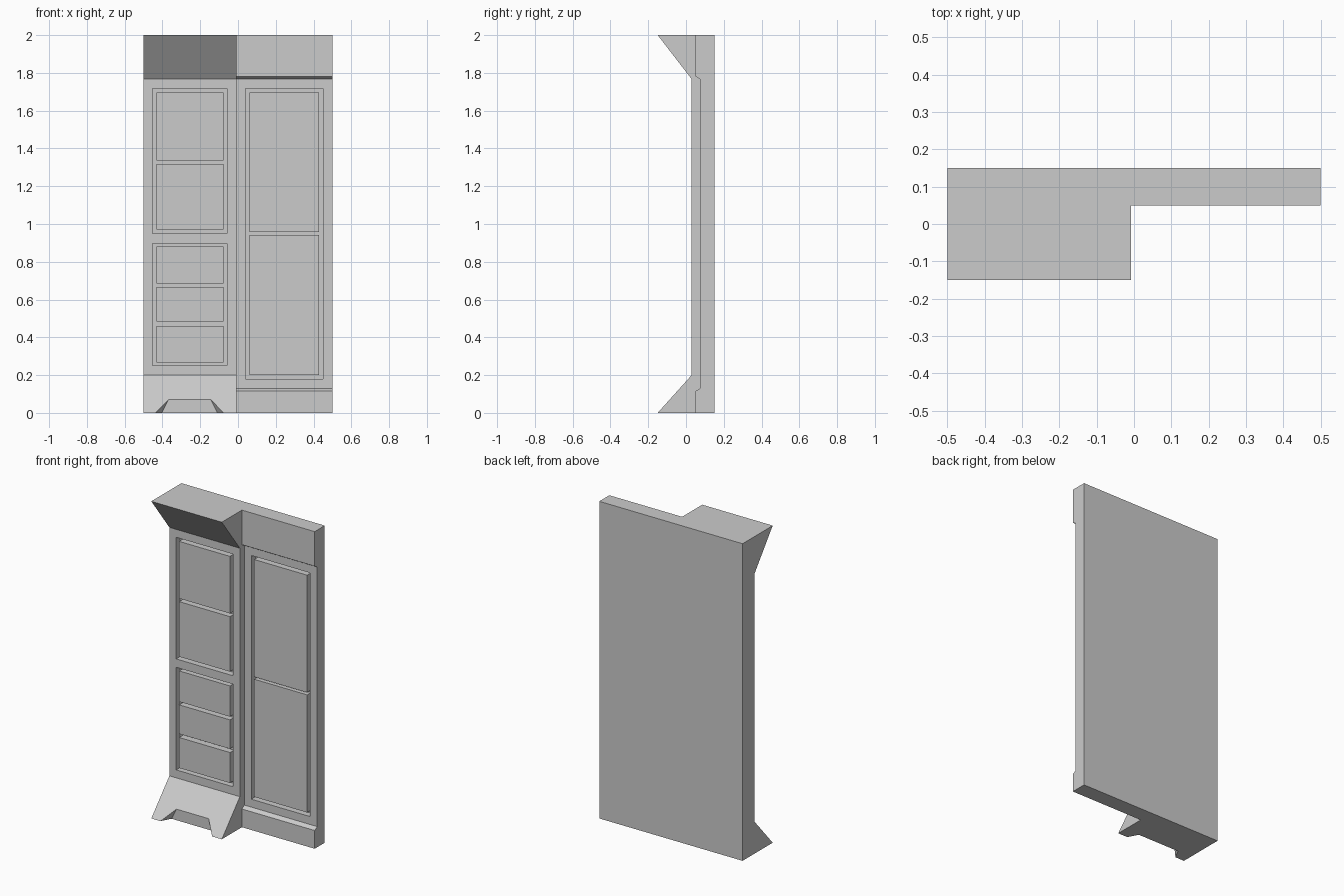
import bpy
import bmesh

cube = bpy.data.objects.get("Cube")
if cube:
    bpy.data.objects.remove(cube, do_unlink=True)

grey = bpy.data.materials.new("light_grey")
grey.use_nodes = True
grey.diffuse_color = (0.6, 0.6, 0.6, 1)
grey.node_tree.nodes["Principled BSDF"].inputs["Base Color"].default_value = (0.6, 0.6, 0.6, 1)


def loft(name, ring_a, ring_b):
    """Solid between two matching rings of points."""
    bm = bmesh.new()
    a = [bm.verts.new(p) for p in ring_a]
    b = [bm.verts.new(p) for p in ring_b]
    bm.faces.new(a)
    bm.faces.new(b[::-1])
    for i in range(len(a)):
        j = (i + 1) % len(a)
        bm.faces.new((a[j], a[i], b[i], b[j]))
    bmesh.ops.recalc_face_normals(bm, faces=bm.faces)
    mesh = bpy.data.meshes.new(name)
    bm.to_mesh(mesh)
    bm.free()
    mesh.materials.append(grey)
    obj = bpy.data.objects.new(name, mesh)
    bpy.context.collection.objects.link(obj)
    return obj


def extrude_profile(name, profile, x0, x1):
    return loft(name, [(x0, y, z) for y, z in profile], [(x1, y, z) for y, z in profile])


def box(name, x0, x1, y0, y1, z0, z1):
    return extrude_profile(name, [(y0, z0), (y1, z0), (y1, z1), (y0, z1)], x0, x1)


def cut(target, cutter):
    mod = target.modifiers.new("cut", "BOOLEAN")
    mod.operation = "DIFFERENCE"
    mod.solver = "EXACT"
    mod.object = cutter
    bpy.context.view_layer.objects.active = target
    bpy.ops.object.modifier_apply(modifier=mod.name)
    bpy.data.objects.remove(cutter, do_unlink=True)


def panel_grooves(target, x0, x1, z0, z1, front, panels):
    """Grooves that run around and between flush panels."""
    groove = box("groove_cutter", x0, x1, front - 0.05, front + GROOVE, z0, z1)
    for p0, p1 in panels:
        cut(groove, box("panel_core", x0 + GAP, x1 - GAP, front - 0.1, front + 0.1, p0, p1))
    cut(target, groove)


GROOVE, GAP = 0.04, 0.02
SEAM, BACK = -0.008, 0.15

# Buttress bay with flared cornice and foot
buttress = extrude_profile("buttress_bay", [
    (BACK, 0), (-0.15, 0), (0.03, 0.2), (0.03, 1.767), (-0.15, 2), (BACK, 2)], -0.5, SEAM)
panel_grooves(buttress, -0.452, -0.057, 0.95, 1.717, 0.03, [(0.97, 1.317), (1.337, 1.697)])
panel_grooves(buttress, -0.452, -0.057, 0.25, 0.897, 0.03,
              [(0.268, 0.46), (0.483, 0.666), (0.686, 0.88)])


# Splayed notch in the foot
def notch_ring(y, spread):
    mid, low, high = -0.256, 0.162 + spread, 0.112 + spread
    return [(mid - low, y, -0.03), (mid + low, y, -0.03),
            (mid + high, y, 0.07), (mid - high, y, 0.07)]


cut(buttress, loft("notch_cutter", notch_ring(-0.087, 0), notch_ring(-0.2, 0.06)))

# Flat bay with plinth and header bands
flat_bay = extrude_profile("flat_bay", [
    (BACK, 0), (0.05, 0), (0.05, 0.115), (0.075, 0.13), (0.075, 1.767),
    (0.05, 1.782), (0.05, 2), (BACK, 2)], SEAM, 0.5)
panel_grooves(flat_bay, 0.04, 0.45, 0.18, 1.717, 0.075, [(0.20, 0.942), (0.957, 1.697)])
